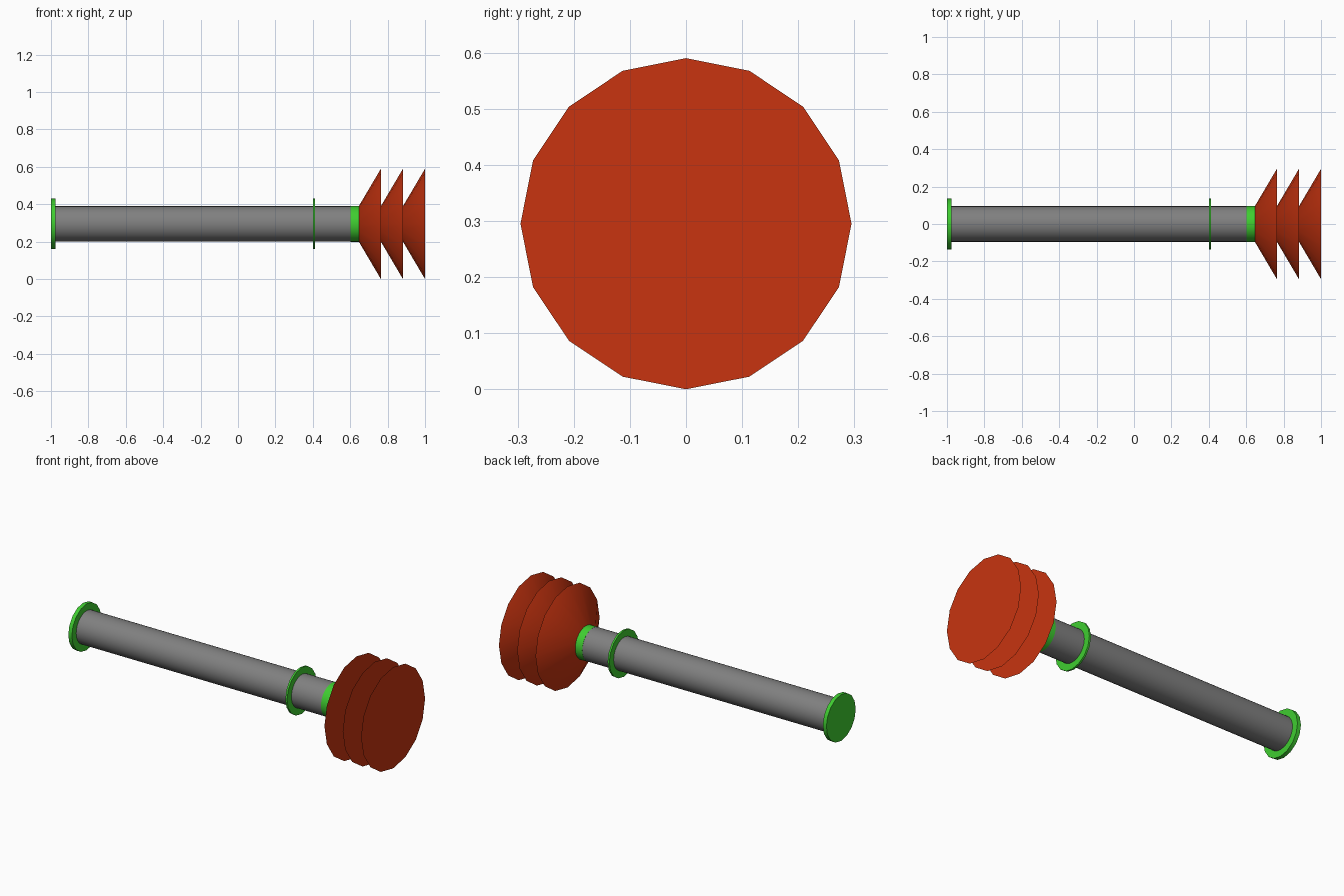
import bpy, math

if "Cube" in bpy.data.objects:
    bpy.data.objects.remove(bpy.data.objects["Cube"])

AXIS_Z = 0.295  # height of the long axis


def material(name, rgb):
    m = bpy.data.materials.new(name)
    m.diffuse_color = (*rgb, 1)
    m.use_nodes = True
    m.node_tree.nodes["Principled BSDF"].inputs["Base Color"].default_value = m.diffuse_color
    return m


GREY = material("grey_metal", (0.216, 0.216, 0.216))
GREEN = material("green_trim", (0.05, 0.61, 0.03))
RED = material("red_rubber", (0.58, 0.034, 0.005))


def frustum(name, x0, x1, r0, r1, sides, mat):
    """Capped frustum along x, with a corner of its outline pointing straight up."""
    bpy.ops.mesh.primitive_cone_add(
        vertices=sides, radius1=r0, radius2=r1, depth=x1 - x0,
        location=((x0 + x1) / 2, 0, AXIS_Z), rotation=(0, math.pi / 2, 0))
    ob = bpy.context.object
    ob.name = name
    ob.data.materials.append(mat)
    bpy.ops.object.shade_smooth_by_angle(angle=math.radians(40))
    return ob


# Long pipe
frustum("pipe", -0.98, 0.605, 0.095, 0.095, 32, GREY)

# Green end cap, thin guard ring and neck collar
frustum("end_cap", -1.0, -0.977, 0.135, 0.135, 16, GREEN)
frustum("guard_ring", 0.40, 0.411, 0.135, 0.135, 16, GREEN)
frustum("neck_collar", 0.602, 0.647, 0.096, 0.096, 32, GREEN)

# Three stacked flaring cups
START, STEP = 0.646, 0.118
for i in range(3):
    x = START + i * STEP
    frustum(f"cup_{i + 1}", x, x + STEP, 0.095, 0.295, 16, RED)
